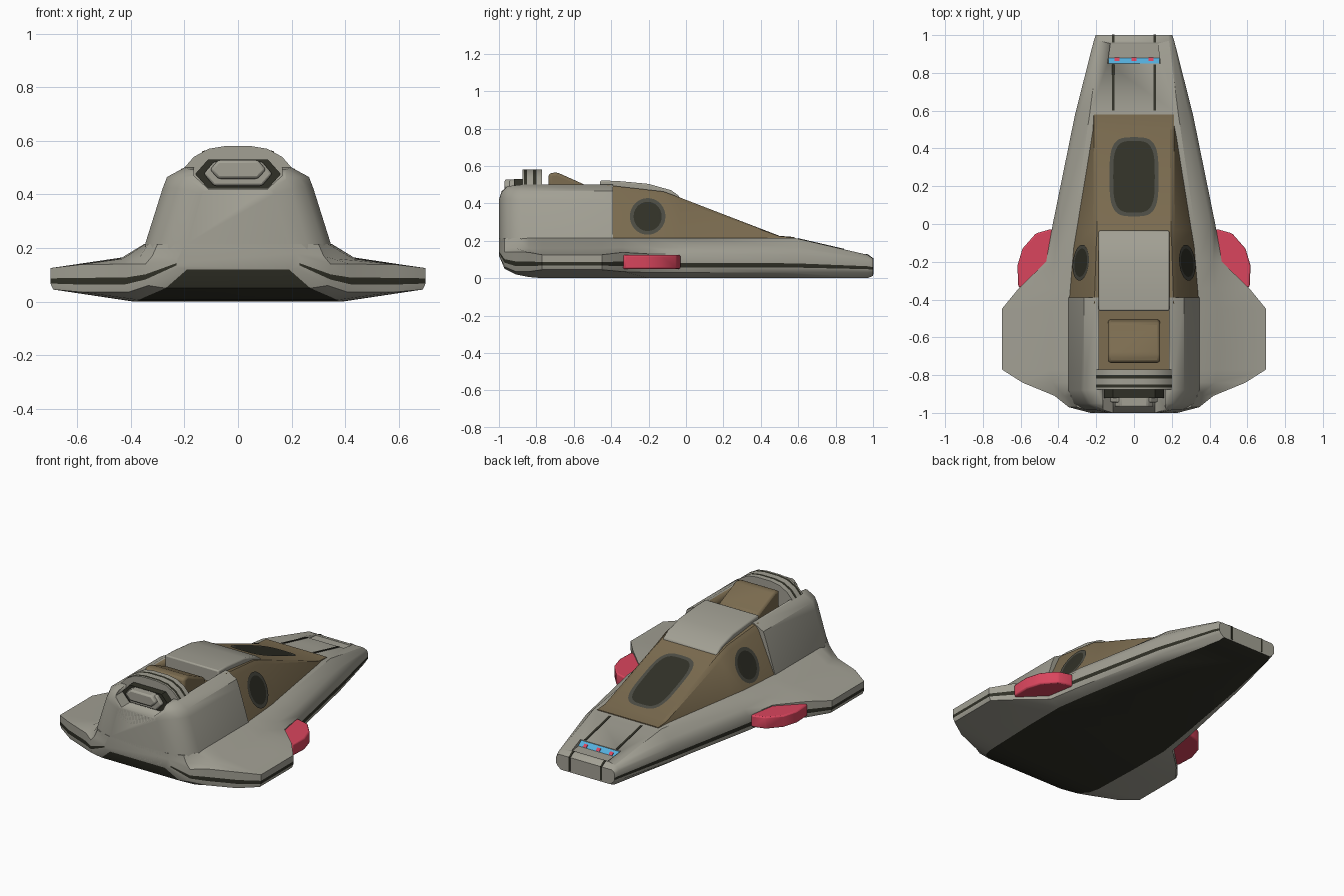
import bpy, bmesh, math
from mathutils import Vector
from mathutils.bvhtree import BVHTree

if "Cube" in bpy.data.objects:
    bpy.data.objects.remove(bpy.data.objects["Cube"])


def mat(name, r, g, b):
    m = bpy.data.materials.new(name)
    m.diffuse_color = (r, g, b, 1)
    m.use_nodes = True
    m.node_tree.nodes["Principled BSDF"].inputs["Base Color"].default_value = m.diffuse_color
    return m


GREY = mat("hull grey", .36, .35, .295)
TAN = mat("cabin tan", .20, .15, .08)
DARK = mat("dark olive", .03, .03, .02)
RIM = mat("window rim", .07, .07, .055)
RED = mat("pod red", .70, .06, .11)
BLUE = mat("panel blue", .09, .43, .72)


def finish(name, bm, mats, angle=35, bevel=0):
    bmesh.ops.recalc_face_normals(bm, faces=bm.faces)
    me = bpy.data.meshes.new(name)
    bm.to_mesh(me)
    bm.free()
    for m in mats:
        me.materials.append(m)
    ob = bpy.data.objects.new(name, me)
    bpy.context.collection.objects.link(ob)
    for o in bpy.context.selected_objects:
        o.select_set(False)
    bpy.context.view_layer.objects.active = ob
    ob.select_set(True)
    if bevel:
        b = ob.modifiers.new("bevel", 'BEVEL')
        b.width, b.segments, b.limit_method = bevel, 2, 'ANGLE'
    bpy.ops.object.shade_smooth_by_angle(angle=math.radians(angle))
    return ob


def loft(name, sections, mats, rule=lambda seg, row: 0, angle=35):
    """sections: (y, half profile from bottom to top); mirrored into closed rings."""
    bm = bmesh.new()
    rings = []
    for y, half in sections:
        pts = half + [(-x, z) for x, z in reversed(half)]
        rings.append([bm.verts.new((x, y, z)) for x, z in pts])
    n = len(rings[0])
    for row, (a, b) in enumerate(zip(rings, rings[1:])):
        for i in range(n):
            j = (i + 1) % n
            f = bm.faces.new((a[i], a[j], b[j], b[i]))
            f.material_index = rule(i if i == n - 1 else min(i, n - 2 - i), row)
    bm.faces.new(rings[0])
    bm.faces.new(rings[-1])
    return finish(name, bm, mats, angle)


def prism(name, pts, axis, a, b, m, bevel=0):
    put = {'x': lambda p, t: (t, p[0], p[1]), 'y': lambda p, t: (p[0], t, p[1]),
           'z': lambda p, t: (p[0], p[1], t)}[axis]
    bm = bmesh.new()
    r = [[bm.verts.new(put(p, t)) for p in pts] for t in (a, b)]
    n = len(pts)
    for i in range(n):
        bm.faces.new((r[0][i], r[0][(i + 1) % n], r[1][(i + 1) % n], r[1][i]))
    bm.faces.new(r[0])
    bm.faces.new(r[1])
    return finish(name, bm, [m], 35, bevel)


def rect(a0, a1, b0, b1):
    return [(a0, b0), (a1, b0), (a1, b1), (a0, b1)]


def cut(ob, cutter):
    b = ob.modifiers.new("cut", 'BOOLEAN')
    b.operation, b.solver, b.object, b.material_mode = 'DIFFERENCE', 'EXACT', cutter, 'TRANSFER'
    bpy.context.view_layer.objects.active = ob
    bpy.ops.object.modifier_apply(modifier=b.name)
    bpy.data.objects.remove(cutter, do_unlink=True)


# Lower hull with wings: y, bottom x, bottom z, edge x, edge low z, edge high z, mid x, mid z, deck x, deck z
hull_rows = [
    (1.0, .17, .012, .203, .03, .085, .195, .098, .18, .105),
    (.97, .18, 0, .213, .03, .095, .205, .11, .185, .125),
    (.58, .26, 0, .312, .03, .125, .29, .165, .235, .215),
    (0, .36, 0, .43, .03, .13, .405, .165, .32, .215),
    (-.2, .39, 0, .465, .03, .13, .42, .165, .345, .215),
    (-.34, .39, 0, .61, .035, .138, .43, .165, .35, .215),
    (-.45, .39, 0, .70, .045, .125, .44, .16, .35, .215),
    (-.77, .38, 0, .70, .045, .125, .44, .16, .35, .215),
    (-.84, .37, .006, .59, .035, .138, .43, .16, .345, .215),
    (-.91, .34, .02, .42, .035, .14, .37, .16, .335, .215),
    (-.97, .27, .05, .345, .06, .14, .32, .17, .30, .215),
    (-1.0, .19, .12, .23, .125, .16, .215, .18, .20, .215)]
hull_sections = []
for y, xb, zb, xe, lo, hi, xm, zm, xd, zd in hull_rows:
    s1, s2 = lo + (hi - lo) * .28, lo + (hi - lo) * .52
    hull_sections.append((y, [(xb, zb), (xe - .01, lo), (xe, s1), (xe, s2), (xe, hi), (xm, zm), (xd, zd)]))
hull = loft("hull", hull_sections, [GREY, DARK], lambda s, row: 1 if s in (2, 13) else 0)
# Nose recess with its control panel
cut(hull, prism("nose_cutter", [(-.14, .85), (.14, .85), (.125, .955), (-.125, .955)], 'z', .122, .3, GREY))
prism("nose_panel", [(.85, .122), (.878, .124), (.85, .149)], 'x', -.135, .135, BLUE)
for x in (-.09, 0, .09):
    prism("panel_light", [(.864, .128), (.881, .128), (.864, .142)], 'x', x - .012, x + .012, RED)
# Nose seams
for x in (-.11, .11):
    prism("nose_seam", [(.6, .18), (.6, .2135), (.845, .157), (.845, .13)], 'x', x - .007, x + .007, DARK)
    prism("nose_tip_seam", [(.96, .06), (.96, .130), (.973, .127), (1.002, .106), (1.002, .02), (.97, .02)],
          'x', x - .006, x + .006, DARK)

# Sloping cabin
cabin_sections = []
for y, xb, zt, xt in [(.58, .21, .22, .19), (.5, .225, .226, .19), (-.03, .31, .43, .195),
                      (-.12, .325, .463, .20), (-.42, .35, .497, .21)]:
    cabin_sections.append((y, [(xb, .2), (xt + .022, .2 + (zt - .2) * .91), (xt, zt)]))
cabin = loft("cabin", cabin_sections, [TAN], angle=25)

# Rear body with top recess and engine notch
body = loft("rear_body", [
    (-.39, [(.35, .19), (.345, .22), (.282, .42), (.265, .465), (.2, .5)]),
    (-.88, [(.35, .19), (.345, .22), (.282, .42), (.265, .465), (.2, .5)]),
    (-.95, [(.32, .19), (.315, .22), (.25, .425), (.23, .465), (.18, .492)]),
    (-.985, [(.26, .19), (.255, .22), (.20, .42), (.18, .455), (.15, .472)]),
    (-1.0, [(.19, .19), (.185, .22), (.135, .40), (.13, .412), (.11, .42)])], [GREY], angle=40)
cut(body, prism("recess_cutter", rect(-.185, .185, -.78, -.45), 'z', .44, .7, TAN))
cut(body, prism("notch_cutter", [(-.165, .6), (-.165, .47), (-.11, .42), (.11, .42), (.165, .47), (.165, .6)],
                'y', -1.1, -.87, GREY))
prism("back_panel", [(-.19, .13), (.19, .13), (.13, .41), (-.13, .41)], 'y', -1.0, -.98, GREY)

# Roof plate over the cabin
prism("roof_plate", [(-.46, .43), (-.46, .522), (-.37, .52), (-.2, .504), (-.08, .47), (-.035, .438), (-.035, .41)],
      'x', -.187, .187, GREY, .008)
# Tan hatch block in the recess
prism("hatch_block", [(-.735, .43), (-.735, .56), (-.69, .566), (-.52, .49), (-.5, .43)],
      'x', -.138, .138, TAN, .015)

# Rear arch with dark bands
arch = [(.2, .43), (.2, .5), (.165, .54), (.11, .57), (.05, .58)]
loft("rear_arch", [(y, arch) for y in (-.77, -.80, -.817, -.85, -.866, -.875)], [GREY, DARK],
     lambda s, row: 1 if row in (1, 3) else 0)


# Engine: stacked hexagonal blocks
def hexagon(w, z0, z1):
    zm = (z0 + z1) / 2
    return [(-w, zm), (-w * .7, z0), (w * .7, z0), (w, zm), (w * .7, z1), (-w * .7, z1)]


prism("engine_back", hexagon(.16, .422, .53), 'y', -.92, -.86, DARK)
prism("engine_collar", hexagon(.128, .432, .522), 'y', -.945, -.86, GREY, .008)
prism("engine_nozzle", hexagon(.105, .458, .528), 'y', -.97, -.86, GREY, .01)

# Red side pods
pod = [(.38, -.03), (.45, -.03), (.52, -.05), (.59, -.13), (.617, -.22), (.613, -.33), (.59, -.345), (.38, -.345)]
for s in (-1, 1):
    prism("side_pod", [(s * x, y) for x, y in pod], 'z', .05, .124, RED, .008)

# Windows: rimmed discs laid on the cabin surface
surface = BVHTree.FromPolygons([v.co.copy() for v in cabin.data.vertices],
                               [list(p.vertices) for p in cabin.data.polygons])


def window(name, place, ray, c, r, power):
    bm = bmesh.new()
    d = Vector(ray)
    rings = []
    for k, inset in enumerate((0, .02, .05, .08)):
        ring = []
        for i in range(40):
            t = 2 * math.pi * i / 40
            ct, st = math.cos(t), math.sin(t)
            u = c[0] + (r[0] - inset) * math.copysign(abs(ct) ** (2 / power), ct)
            v = c[1] + (r[1] - inset) * math.copysign(abs(st) ** (2 / power), st)
            hit = surface.ray_cast(Vector(place(u, v)), d)[0]
            ring.append(bm.verts.new(hit - d * .006))
        rings.append(ring)
    for k in range(3):
        for i in range(40):
            j = (i + 1) % 40
            f = bm.faces.new((rings[k][i], rings[k][j], rings[k + 1][j], rings[k + 1][i]))
            f.material_index = 0 if k == 0 else 1
    bm.faces.new(rings[-1]).material_index = 1
    bmesh.ops.recalc_face_normals(bm, faces=bm.faces)
    bm.normal_update()
    if sum((f.normal.dot(d) for f in bm.faces)) > 0:
        bmesh.ops.reverse_faces(bm, faces=bm.faces)
    ob = finish(name, bm, [RIM, DARK])
    if sum(p.normal.dot(d) for p in ob.data.polygons) > 0:
        ob.data.flip_normals()


window("roof_window", lambda u, v: (u, v, 1), (0, 0, -1), (0, .25), (.13, .21), 3.5)
for s in (-1, 1):
    window("side_window", lambda u, v: (s, u, v), (-s, 0, 0), (-.205, .33), (.095, .098), 2)
